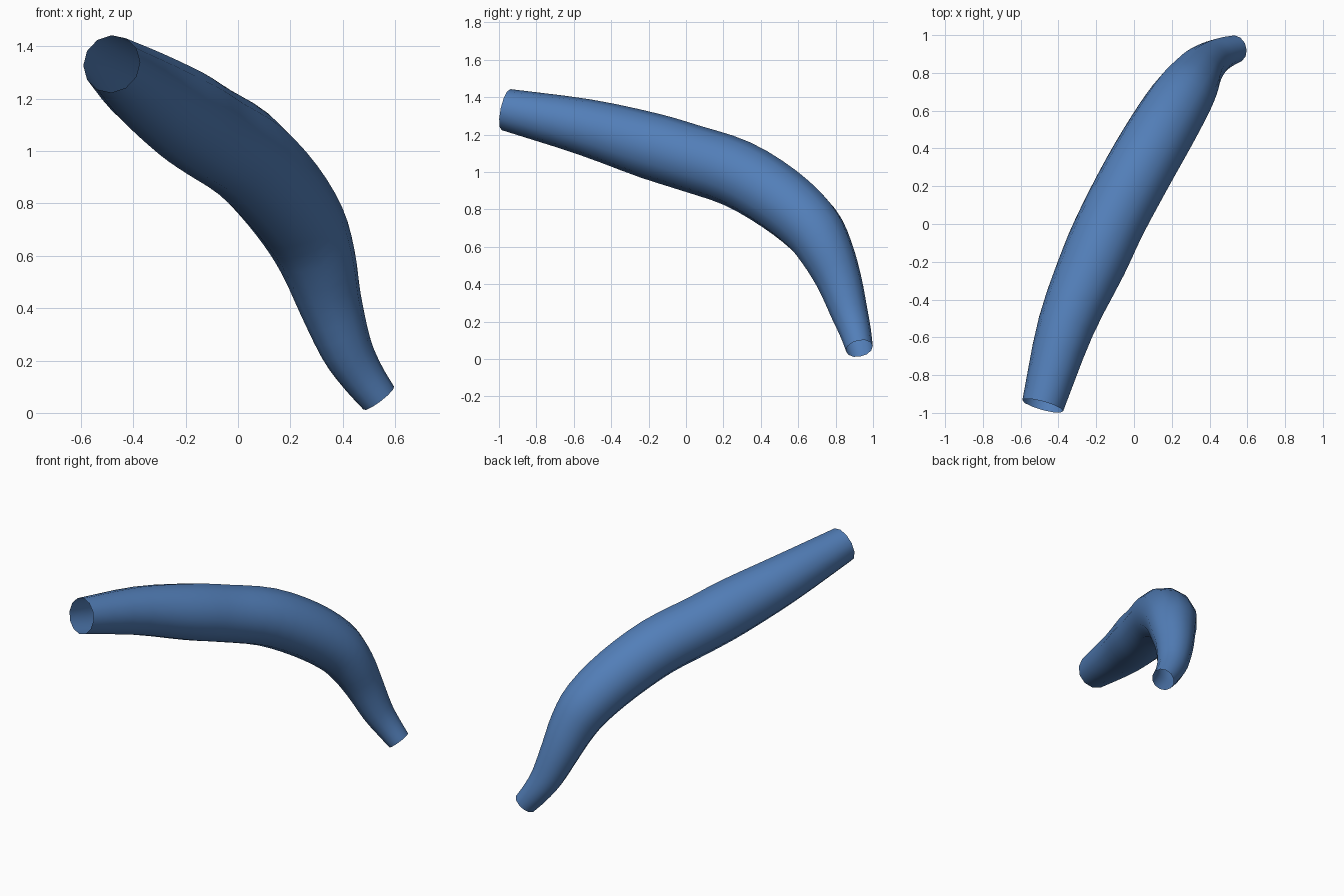
import bpy, bmesh, math
from mathutils import Vector

if "Cube" in bpy.data.objects:
    bpy.data.objects.remove(bpy.data.objects["Cube"])

SIDES, STEPS = 12, 3

# Centre line and radius of the tube: x, y, z, r
path = [Vector(p) for p in (
    (-0.483, -0.962, 1.333, 0.112), (-0.36, -0.54, 1.24, 0.151),
    (-0.215, -0.20, 1.142, 0.177), (-0.115, 0.02, 1.075, 0.180),
    (0.02, 0.275, 0.99, 0.182), (0.15, 0.50, 0.855, 0.178),
    (0.25, 0.665, 0.71, 0.166), (0.307, 0.75, 0.575, 0.146),
    (0.352, 0.818, 0.42, 0.122), (0.412, 0.872, 0.25, 0.100),
    (0.472, 0.905, 0.145, 0.085), (0.538, 0.927, 0.056, 0.073))]


def spline(pts, steps):
    """Catmull-Rom curve through the points, in position and radius."""
    ext = [2 * pts[0] - pts[1]] + pts + [2 * pts[-1] - pts[-2]]
    out = []
    for a, b, c, d in zip(ext, ext[1:], ext[2:], ext[3:]):
        for i in range(steps):
            t = i / steps
            out.append(0.5 * (2 * b + (c - a) * t + (2 * a - 5 * b + 4 * c - d) * t * t
                              + (3 * b - a - 3 * c + d) * t ** 3))
    return out + [pts[-1]]


stations = spline(path, STEPS)
centres = [p.to_3d() for p in stations]

# Sweep rings along the centre line, both ends open
bm = bmesh.new()
rings = []
side = Vector((1, 0, 0))
for i, c in enumerate(centres):
    tangent = (centres[min(i + 1, len(centres) - 1)] - centres[max(i - 1, 0)]).normalized()
    side = (side - tangent * side.dot(tangent)).normalized()
    up = tangent.cross(side)
    rings.append([bm.verts.new(c + stations[i][3] * (
        side * math.cos(k * math.tau / SIDES) + up * math.sin(k * math.tau / SIDES)))
        for k in range(SIDES)])
for lo, hi in zip(rings, rings[1:]):
    for k in range(SIDES):
        j = (k + 1) % SIDES
        bm.faces.new((lo[k], lo[j], hi[j], hi[k])).smooth = True

mesh = bpy.data.meshes.new("curved_tube")
bm.to_mesh(mesh)
bm.free()
blue = bpy.data.materials.new("steel blue")
blue.diffuse_color = (0.085, 0.21, 0.48, 1)
blue.use_nodes = True
blue.node_tree.nodes["Principled BSDF"].inputs["Base Color"].default_value = blue.diffuse_color
mesh.materials.append(blue)
bpy.context.collection.objects.link(bpy.data.objects.new("curved_tube", mesh))
